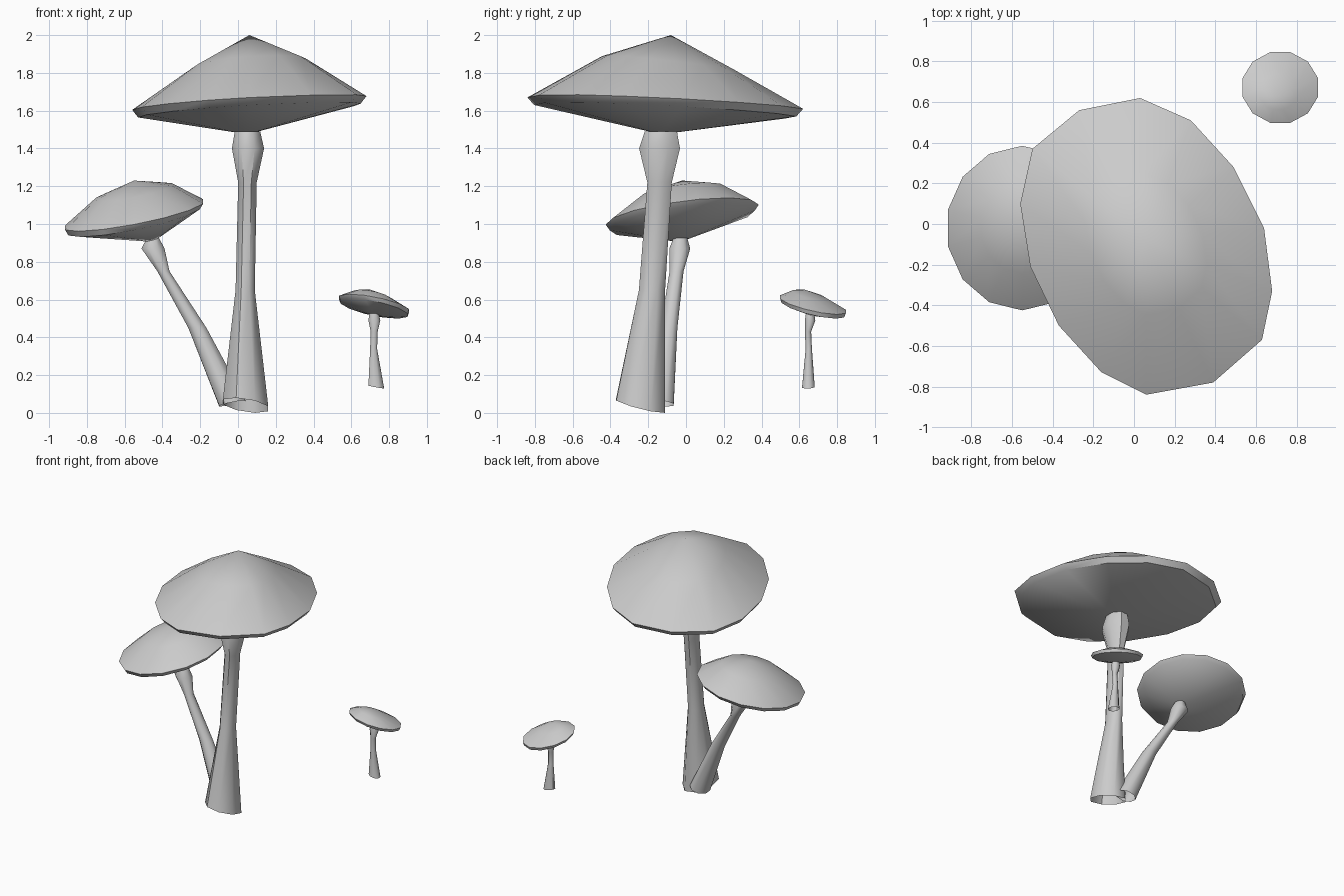
import bpy, bmesh
from math import cos, sin, pi, radians
from mathutils import Vector

if "Cube" in bpy.data.objects:
    bpy.data.objects.remove(bpy.data.objects["Cube"])


def finish(name, bm, angle):
    bmesh.ops.recalc_face_normals(bm, faces=bm.faces)
    me = bpy.data.meshes.new(name)
    bm.to_mesh(me)
    bm.free()
    ob = bpy.data.objects.new(name, me)
    bpy.context.collection.objects.link(ob)
    bpy.ops.object.select_all(action='DESELECT')
    ob.select_set(True)
    bpy.context.view_layer.objects.active = ob
    bpy.ops.object.shade_smooth_by_angle(angle=radians(angle))


def bridge(bm, rings):
    for a, b in zip(rings, rings[1:]):
        n = len(a)
        for i in range(n):
            j = (i + 1) % n
            bm.faces.new((a[i], a[j], b[j], b[i]))


def fan(bm, ring, point):
    tip = bm.verts.new(point)
    for i in range(len(ring)):
        bm.faces.new((ring[i - 1], ring[i], tip))


def ellipse(cx, cy, rx, ry, n):
    return [(cx + rx * cos(2 * pi * (i + .5) / n),
             cy + ry * sin(2 * pi * (i + .5) / n)) for i in range(n)]


def cap(name, outline, center, slope, apex, foot, bulge, mid, lip):
    """Domed top over a tilted rim, thin lip, shallow cone underneath."""
    bm = bmesh.new()
    c, apex, foot = Vector(center), Vector(apex), Vector(foot)
    rim = [Vector((x, y, c.z + slope[0] * (x - c.x) + slope[1] * (y - c.y)))
           for x, y in outline]
    up = Vector((0, 0, 1))
    # bulge is a constant plus a variation along y
    half = max(abs(p.y - c.y) for p in rim)
    upper = [apex.lerp(p, mid) + up * (bulge[0] + bulge[1] * (p.y - c.y) / half)
             for p in rim]
    lower = [c.lerp(p, .95) for p in rim]
    lower = [Vector((l.x, l.y, p.z - lip)) for l, p in zip(lower, rim)]
    rings = [[bm.verts.new(p) for p in r] for r in (upper, rim, lower)]
    bridge(bm, rings)
    fan(bm, rings[0], apex)
    fan(bm, rings[-1], foot)
    finish(name, bm, 40)


def stem(name, path, tilt, n=8):
    """Tube through (x, y, z, rx, ry) rings with a slanted open base."""
    bm = bmesh.new()
    rings = []
    for k, (x, y, z, rx, ry) in enumerate(path):
        ring = []
        for px, py in ellipse(x, y, rx, ry, n):
            dz = tilt[0] * (px - x) + tilt[1] * (py - y) if k == 0 else 0
            ring.append(bm.verts.new((px, py, z + dz)))
        rings.append(ring)
    bridge(bm, rings)
    bm.faces.new(rings[-1])
    finish(name, bm, 50)


# Large mushroom: lopsided cap
big = [(.03, .62), (.28, .51), (.49, .28), (.64, -.02), (.68, -.33), (.63, -.57),
       (.39, -.78), (.06, -.84), (-.16, -.73), (-.37, -.50), (-.51, -.21),
       (-.56, .10), (-.50, .37), (-.27, .56)]
cap("large_cap", big, (.06, -.10, 1.64), (.045, -.04), (.06, -.08, 2.0),
    (.05, -.13, 1.475), (.025, -.022), .48, .04)
stem("large_stem", [(.04, -.24, .04, .13, .14), (.038, -.18, .65, .055, .075),
                    (.05, -.14, 1.22, .053, .07), (.053, -.14, 1.4, .092, .117),
                    (.05, -.133, 1.49, .073, .092)], (-.15, -.25))

# Medium mushroom: leaning stem, tilted cap
cap("medium_cap", ellipse(-.55, -.02, .375, .405, 14), (-.55, -.02, 1.05),
    (.19, .13), (-.55, -.02, 1.23), (-.45, -.03, .905), (.04, 0), .55, .03)
stem("medium_stem", [(-.03, -.13, .05, .075, .07), (-.215, -.09, .45, .052, .048),
                     (-.395, -.05, .75, .035, .04), (-.45, -.033, .87, .066, .06),
                     (-.45, -.03, .925, .035, .04)], (.2, -.1))

# Small mushroom set apart at the back
cap("small_cap", ellipse(.72, .672, .192, .18, 12), (.72, .672, .575),
    (-.19, -.22), (.70, .63, .652), (.72, .66, .515), (.012, 0), .5, .022)
stem("small_stem", [(.732, .648, .137, .045, .036), (.718, .65, .34, .02, .018),
                    (.721, .646, .43, .02, .018), (.722, .657, .49, .034, .03),
                    (.72, .657, .525, .027, .024)], (-.18, .05))
